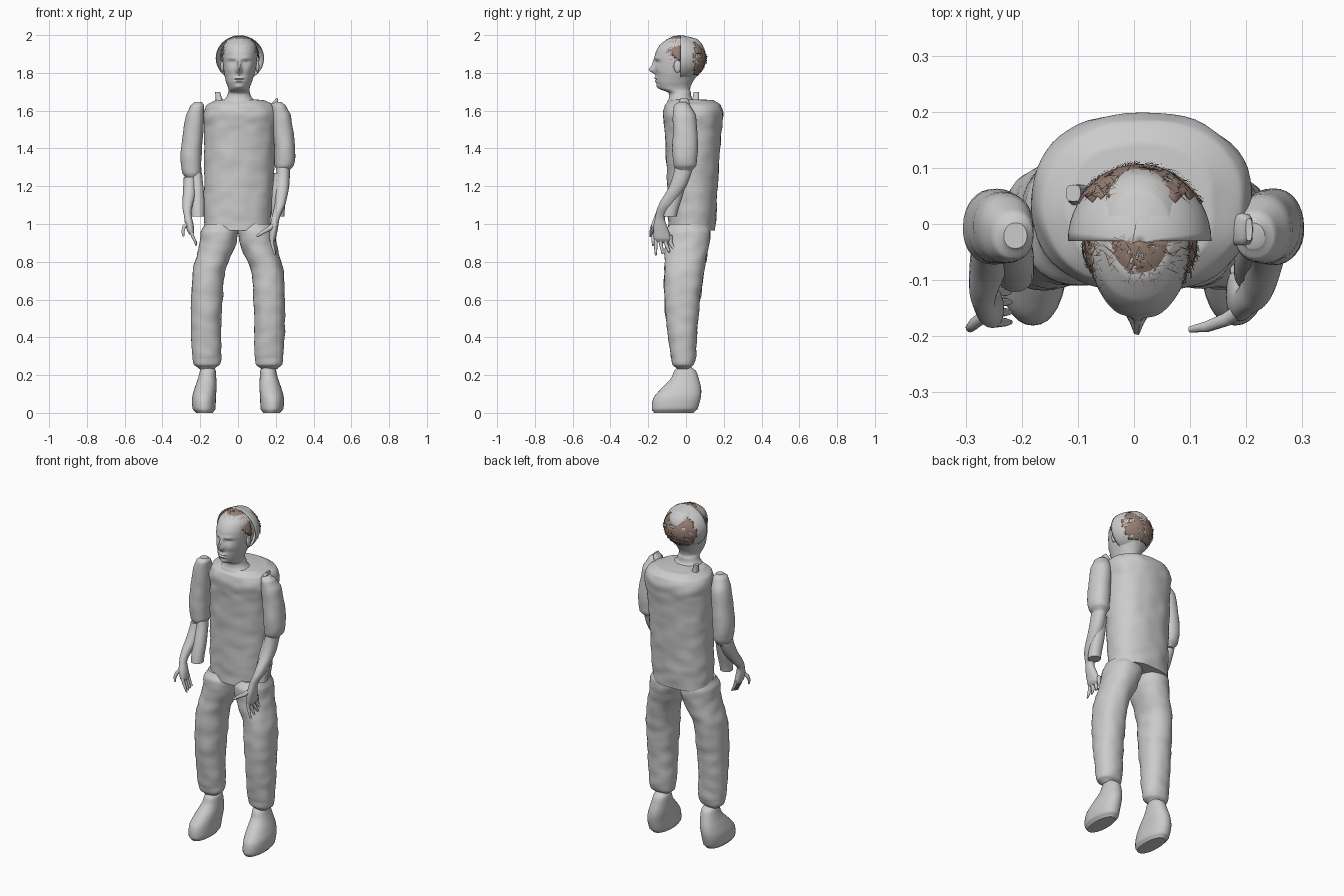
import bpy, bmesh, math, random
from mathutils import Vector, noise

random.seed(4)
cube = bpy.data.objects.get("Cube")
if cube:
    bpy.data.objects.remove(cube, do_unlink=True)


def material(name, colour):
    m = bpy.data.materials.new(name)
    m.use_nodes = True
    m.diffuse_color = colour
    m.node_tree.nodes["Principled BSDF"].inputs["Base Color"].default_value = colour
    return m


grey = material("plain_grey", (0.6, 0.6, 0.6, 1))
brown = material("hair_brown", (0.3, 0.21, 0.17, 1))


def finish(name, bm, mat, smooth=True):
    me = bpy.data.meshes.new(name)
    bmesh.ops.recalc_face_normals(bm, faces=bm.faces)
    bm.to_mesh(me)
    bm.free()
    me.materials.append(mat)
    for p in me.polygons:
        p.use_smooth = smooth
    ob = bpy.data.objects.new(name, me)
    bpy.context.collection.objects.link(ob)
    return ob


def spline(rows, steps):
    """Smoothly interpolate rows of (z, x, y, rx, ry)."""
    out = []
    for i in range(len(rows) - 1):
        a, b = rows[max(i - 1, 0)], rows[i]
        c, d = rows[i + 1], rows[min(i + 2, len(rows) - 1)]
        for s in range(steps):
            t = s / steps
            row = []
            for k in range(5):
                m0, m1 = (c[k] - a[k]) / 2, (d[k] - b[k]) / 2
                if k == 0:
                    m0 = m1 = c[k] - b[k]
                h = t * t * (3 - 2 * t)
                row.append(b[k] * (1 - h) + c[k] * h + m0 * t * (1 - t) ** 2 - m1 * t * t * (1 - t))
            out.append(row)
    return out + [rows[-1]]


def loft(name, rows, seg=32, steps=5, power=2.2, wrinkle=0, side=1, shape=None):
    """Skin stacked oval rings; side -1 mirrors in x."""
    bm = bmesh.new()
    rings = []
    for z, x, y, rx, ry in spline(rows, steps):
        ring = []
        for i in range(seg):
            a = math.tau * i / seg
            c, s = math.cos(a), math.sin(a)
            px = x + rx * math.copysign(abs(c) ** (2 / power), c)
            py = y + ry * math.copysign(abs(s) ** (2 / power), s)
            p = Vector((side * px, py, z))
            if wrinkle:
                n = noise.noise(Vector((p.x * 14, p.y * 14, p.z * 20)))
                p += Vector((side * c, s, 0)) * n * wrinkle
            if shape:
                p = shape(p)
            ring.append(bm.verts.new(p))
        rings.append(ring)
    for a, b in zip(rings, rings[1:]):
        for i in range(seg):
            j = (i + 1) % seg
            bm.faces.new((a[i], a[j], b[j], b[i]))
    bm.faces.new(rings[0])
    bm.faces.new(rings[-1])
    ob = finish(name, bm, grey)
    bpy.ops.object.select_all(action='DESELECT')
    ob.select_set(True)
    bpy.context.view_layer.objects.active = ob
    bpy.ops.object.shade_smooth_by_angle(angle=math.radians(50))
    return ob


# Shirt body
loft("shirt", [(.965, -.005, .03, .175, .125), (1.1, 0, .033, .18, .13), (1.3, .005, .035, .185, .138),
               (1.5, .01, .037, .19, .15), (1.58, .015, .038, .195, .16), (1.63, .015, .038, .178, .148),
               (1.655, .012, .03, .13, .115), (1.66, .01, .01, .08, .08)],
     seg=56, steps=8, power=2.3, wrinkle=.006)

# Legs and shoes
leg = [(.232, .165, -.015, .04, .033), (.255, .165, -.015, .07, .055), (.3, .165, -.015, .078, .066),
       (.45, .168, -.02, .08, .08), (.6, .165, -.02, .084, .095), (.75, .155, -.01, .085, .105),
       (.88, .112, .005, .096, .115), (.96, .098, .01, .098, .119), (1, .095, .015, .085, .1)]
shoe = [(0, .178, -.065, .045, .105), (.02, .18, -.06, .06, .121), (.08, .18, -.047, .063, .125),
        (.13, .172, -.025, .058, .105), (.18, .164, -.007, .049, .075), (.222, .16, -.005, .042, .058),
        (.25, .162, -.01, .033, .03)]
# Sleeves: the right one hangs a little lower
upper = [(1.645, .212, -.02, .02, .022), (1.63, .216, -.02, .036, .042), (1.58, .228, -.01, .049, .06),
         (1.48, .24, -.005, .054, .065), (1.38, .249, -.005, .055, .067), (1.31, .245, -.005, .05, .06),
         (1.28, .24, -.01, .032, .04)]
cuff = [(1.27, .22, -.02, .03, .035), (1.15, .215, -.055, .036, .038), (1.04, .212, -.085, .034, .036)]
for side, word in ((1, "left"), (-1, "right")):
    loft(word + "_trouser_leg", leg, seg=36, steps=7, wrinkle=.006, side=side)
    loft(word + "_shoe", shoe, side=side)
    drop = 1 if side == 1 else 1.12
    loft(word + "_upper_arm", [(1.645 - (1.645 - r[0]) * drop, *r[1:]) for r in upper],
         wrinkle=.003, side=side)
    loft(word + "_sleeve_end", cuff, seg=24, side=side)

# Forearms with palms
loft("left_forearm", [(1.31, .24, -.01, .035, .048), (1.2, .235, -.043, .036, .045), (1.1, .222, -.105, .028, .04),
                      (1.035, .2, -.137, .022, .026), (.98, .19, -.135, .022, .038), (.92, .182, -.125, .018, .045),
                      (.905, .18, -.122, .01, .035)], seg=24)
loft("right_forearm", [(1.25, .255, -.02, .032, .045), (1.16, .258, -.06, .034, .042), (1.09, .268, -.11, .026, .035),
                       (1.05, .267, -.14, .02, .024), (1, .258, -.15, .022, .032), (.96, .25, -.15, .018, .035),
                       (.945, .248, -.15, .01, .028)], seg=24, side=-1)


def finger(name, points, radius=.011):
    cu = bpy.data.curves.new(name, 'CURVE')
    cu.dimensions = '3D'
    cu.bevel_depth = radius
    cu.bevel_resolution = 3
    cu.use_fill_caps = True
    sp = cu.splines.new('POLY')
    sp.points.add(len(points) - 1)
    for i, (q, p) in enumerate(zip(sp.points, points)):
        q.co = (*p, 1)
        q.radius = 1 - .55 * (i / (len(points) - 1)) ** 2
    cu.materials.append(grey)
    bpy.context.collection.objects.link(bpy.data.objects.new(name, cu))


# Fingers fan out below each palm, thumbs point inwards
for i in range(4):
    y = -.16 + .026 * i
    finger("left_finger", [(.182, y, .94), (.18, y, .9), (.187, y + .006 * i, .87), (.197, y + .01 * i, .835 + .008 * i)])
    y = -.175 + .018 * i
    finger("right_finger", [(-.25, y, .97), (-.24, y, .935), (-.228, y, .91), (-.22, y, .885 + .006 * i)], .0095)
finger("left_thumb", [(.195, -.15, 1), (.165, -.17, .975), (.13, -.183, .955), (.1, -.188, .935)], .013)
finger("right_thumb", [(-.262, -.16, 1.01), (-.285, -.178, .985), (-.292, -.185, .96), (-.288, -.186, .935)])


# Head and neck with modelled face
def bump(p, x, z, w, h):
    return math.exp(-((p.x - x) / w) ** 2 - ((p.z - z) / h) ** 2)


def face(p):
    if p.y < -.07:
        d = .034 * bump(p, .005, 1.815, .014, .018) + .018 * bump(p, .005, 1.845, .01, .028)
        d += .012 * bump(p, .005, 1.772, .028, .008) + .01 * bump(p, .005, 1.756, .025, .007)
        d -= .007 * bump(p, .005, 1.764, .028, .003)
        d += .01 * bump(p, .005, 1.727, .022, .012)
        for s in (-1, 1):
            d -= .014 * bump(p, .005 + s * .037, 1.856, .02, .011)
            d += .007 * bump(p, .005 + s * .037, 1.854, .011, .006)
            d += .006 * bump(p, .005 + s * .038, 1.878, .026, .008)
            d += .006 * bump(p, .005 + s * .048, 1.815, .02, .018)
        p.y -= d
    return p


loft("head", [(1.645, .005, -.025, .09, .075), (1.67, .005, -.03, .068, .06), (1.695, .005, -.034, .058, .06),
              (1.715, .005, -.058, .056, .08), (1.75, .005, -.06, .068, .095), (1.8, .008, -.045, .082, .114),
              (1.86, .01, -.035, .09, .13), (1.91, .01, -.03, .092, .13), (1.95, .01, -.025, .084, .112),
              (1.98, .01, -.02, .058, .078), (1.993, .01, -.02, .025, .03), (1.995, .01, -.02, .003, .003)],
     seg=72, steps=7, power=2.1, shape=face)

# Ears
for s in (-1, 1):
    bm = bmesh.new()
    bmesh.ops.create_uvsphere(bm, u_segments=16, v_segments=10, radius=1)
    for v in bm.verts:
        v.co = Vector((.01 + s * .093 + v.co.x * .01, -.045 + v.co.y * .02, 1.835 + v.co.z * .034))
    finish("ear", bm, grey)


# Open scalp shell and hair patches cut from ovoids by a rule
def ovoid_patch(name, radii, keep, mat, centre=Vector((.01, -.03, 1.878))):
    bm = bmesh.new()
    bmesh.ops.create_uvsphere(bm, u_segments=48, v_segments=32, radius=1)
    for v in bm.verts:
        v.co = centre + Vector(a * b for a, b in zip(v.co, radii))
    gone = [f for f in bm.faces if not keep(f.calc_center_median())]
    bmesh.ops.delete(bm, geom=gone, context='FACES')
    ob = finish(name, bm, mat)
    mod = ob.modifiers.new("thickness", 'SOLIDIFY')
    mod.thickness = .003


def back_hair(p):
    return p.y > .045 and 1.79 < p.z < 1.965


def front_hair(p):
    return p.y < -.03 and p.z > 1.945 - 5 * (p.x - .01) ** 2 - .5 * max(0, p.y + .08)


ovoid_patch("scalp_shell", (.128, .132, .12), lambda p: p.y > -.032, grey)
ovoid_patch("back_hair", (.129, .137, .121), lambda p: back_hair(p) and random.random() > .12, brown)
ovoid_patch("front_hair", (.103, .118, .12), lambda p: front_hair(p) and random.random() > .12, brown)


# Short loose strands laid over both patches
def strands(name, radii, keep, count):
    bm = bmesh.new()
    centre = Vector((.01, -.03, 1.878))
    while count:
        n = Vector(random.gauss(0, 1) for _ in range(3)).normalized()
        p = centre + Vector(a * b for a, b in zip(n, radii))
        if not keep(p):
            continue
        count -= 1
        t = n.cross(Vector((random.uniform(-1, 1), random.uniform(-1, 1), .3))).normalized()
        w = n.cross(t) * .0015
        tip = p + t * random.uniform(.015, .035) + n * .001
        tip.z = min(tip.z, 2)
        bm.faces.new([bm.verts.new(q) for q in (p - w, p + w, tip)])
    finish(name, bm, brown, False)


strands("back_strands", (.131, .14, .121), back_hair, 260)
strands("front_strands", (.105, .121, .121), front_hair, 260)
strands("sideburns", (.096, .125, .12),
        lambda p: -.075 < p.y < -.04 and 1.79 < p.z < 1.93, 70)

# Collar tabs standing on the shoulders
loft("collar_tab", [(1.63, -.09, .05, .03, .025), (1.66, -.1, .052, .018, .018), (1.7, -.108, .055, .013, .015)],
     seg=12, power=3)
loft("shoulder_tab", [(1.62, .19, -.01, .02, .03), (1.645, .198, -.01, .014, .028), (1.665, .205, -.01, .006, .02)],
     seg=12, power=3)
